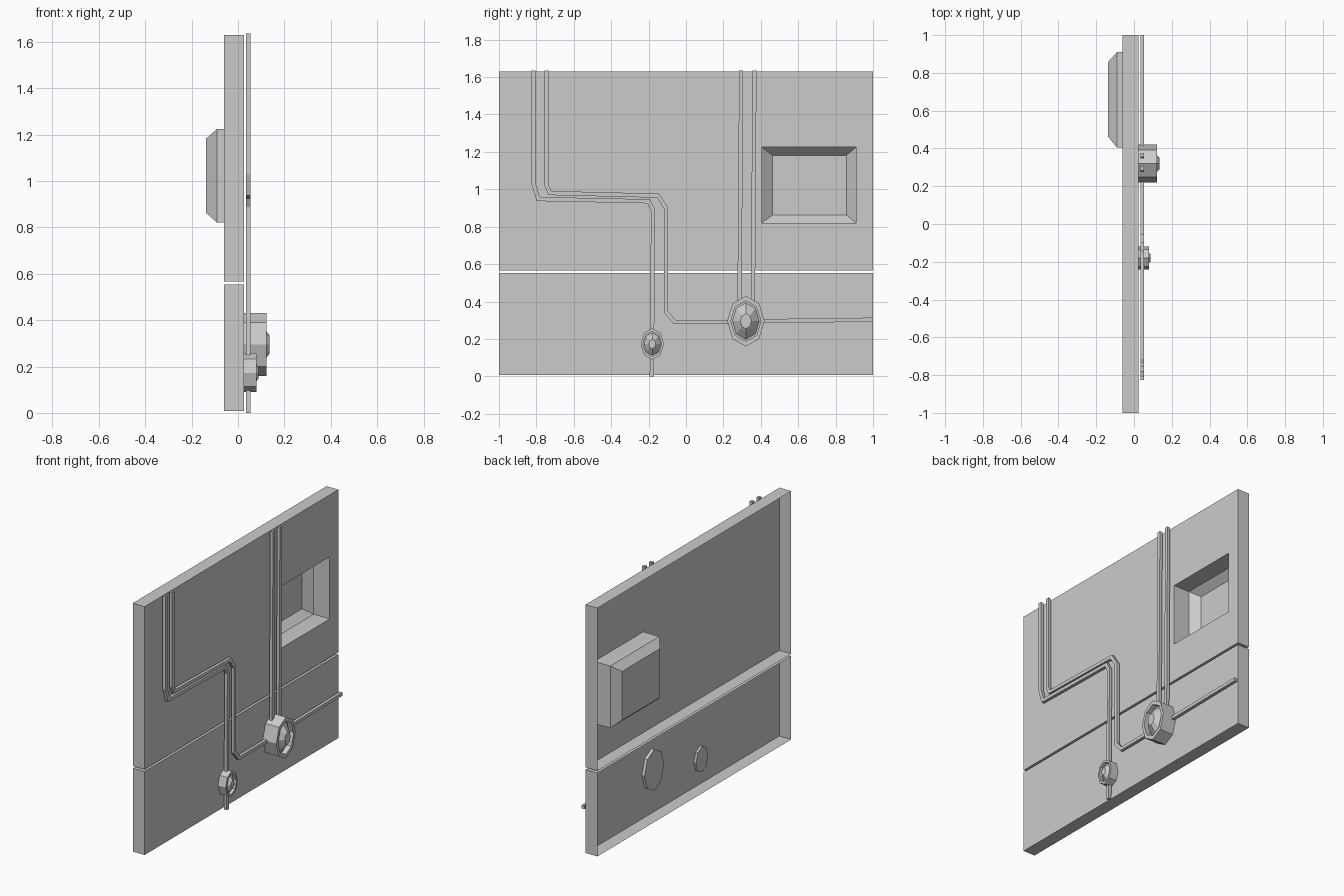
import bpy, bmesh, math
from mathutils import Vector

if "Cube" in bpy.data.objects:
    bpy.data.objects.remove(bpy.data.objects["Cube"])

grey = bpy.data.materials.new("plain grey")
grey.use_nodes = True
colour = (0.6, 0.6, 0.6, 1)
grey.diffuse_color = colour
grey.node_tree.nodes["Principled BSDF"].inputs["Base Color"].default_value = colour


def loft(name, rings, cap_start=False, cap_end=True):
    """Skin a series of equal-length rings of points."""
    bm = bmesh.new()
    loops = [[bm.verts.new(p) for p in ring] for ring in rings]
    for a, b in zip(loops, loops[1:]):
        n = len(a)
        for i in range(n):
            j = (i + 1) % n
            bm.faces.new((a[i], a[j], b[j], b[i]))
    if cap_start:
        bm.faces.new(loops[0][::-1])
    if cap_end:
        bm.faces.new(loops[-1])
    mesh = bpy.data.meshes.new(name)
    bm.to_mesh(mesh)
    bm.free()
    mesh.materials.append(grey)
    obj = bpy.data.objects.new(name, mesh)
    bpy.context.collection.objects.link(obj)
    return obj


def rect(x, y0, y1, z0, z1):
    return [(x, y0, z0), (x, y1, z0), (x, y1, z1), (x, y0, z1)]


def valve(name, y, z, ry, rz, steps):
    """Elongated octagonal housing with a faceted dome set in its face."""
    rings = []
    for x, s in steps:
        angles = [math.tau * i / 8 for i in range(8)]
        rings.append([(x, y + s * ry * math.cos(a), z + s * rz * math.sin(a))
                      for a in angles])
    loft(name, rings, cap_start=True)


def pipe(name, path, half=0.011, x0=0.034, x1=0.054):
    """Square pipe with mitred corners along a (y, z) path."""
    pts = [Vector(p) for p in path]
    dirs = [(b - a).normalized() for a, b in zip(pts, pts[1:])]
    rings = []
    for i, p in enumerate(pts):
        d0, d1 = dirs[max(i - 1, 0)], dirs[min(i, len(dirs) - 1)]
        n0, n1 = Vector((-d0.y, d0.x)), Vector((-d1.y, d1.x))
        m = (n0 + n1).normalized()
        m *= half / m.dot(n0)
        a, b = p - m, p + m
        rings.append([(x0, *a), (x0, *b), (x1, *b), (x1, *a)])
    loft(name, rings, cap_start=True)


# Wall panels: shells open at the back, the upper one with a window niche
back, front = -0.06, 0.025
loft("upper_panel", [
    rect(back, -1, 1, 0.567, 1.63),
    rect(front, -1, 1, 0.567, 1.63),
    rect(front, 0.405, 0.91, 0.82, 1.225),
    rect(-0.09, 0.405, 0.91, 0.82, 1.225),
    rect(-0.138, 0.463, 0.857, 0.863, 1.182),
])
loft("lower_panel", [rect(back, -1, 1, 0.008, 0.553),
                     rect(front, -1, 1, 0.008, 0.553)])

# Valves
valve("large_valve", 0.32, 0.295, 0.1, 0.135,
      [(0.005, 1), (0.122, 1), (0.122, 0.8), (0.09, 0.8), (0.09, 0.72),
       (0.122, 0.43), (0.135, 0.3)])
valve("small_valve", -0.18, 0.173, 0.062, 0.084,
      [(0.01, 1), (0.08, 1), (0.08, 0.8), (0.06, 0.8), (0.06, 0.72),
       (0.08, 0.43), (0.088, 0.3)])

# Pipes
pipe("outer_pipe", [(-0.815, 1.635), (-0.815, 1.03), (-0.79, 0.948),
                    (-0.2, 0.936), (-0.176, 0.89), (-0.183, 0.0)])
pipe("inner_pipe", [(-0.745, 1.635), (-0.745, 1.02), (-0.728, 0.98),
                    (-0.15, 0.966), (-0.107, 0.9), (-0.107, 0.345),
                    (-0.06, 0.29), (0.24, 0.29)])
pipe("left_riser_pipe", [(0.295, 1.635), (0.286, 0.38)])
pipe("right_riser_pipe", [(0.366, 1.635), (0.358, 0.38)])
pipe("side_pipe", [(0.4, 0.295), (1.0, 0.303)])

# Consistent outward normals: the lofts run back to front
for obj in bpy.context.collection.objects:
    if obj.type == 'MESH' and obj.name.endswith("pipe"):
        bm = bmesh.new()
        bm.from_mesh(obj.data)
        bmesh.ops.recalc_face_normals(bm, faces=bm.faces)
        bm.to_mesh(obj.data)
        bm.free()
